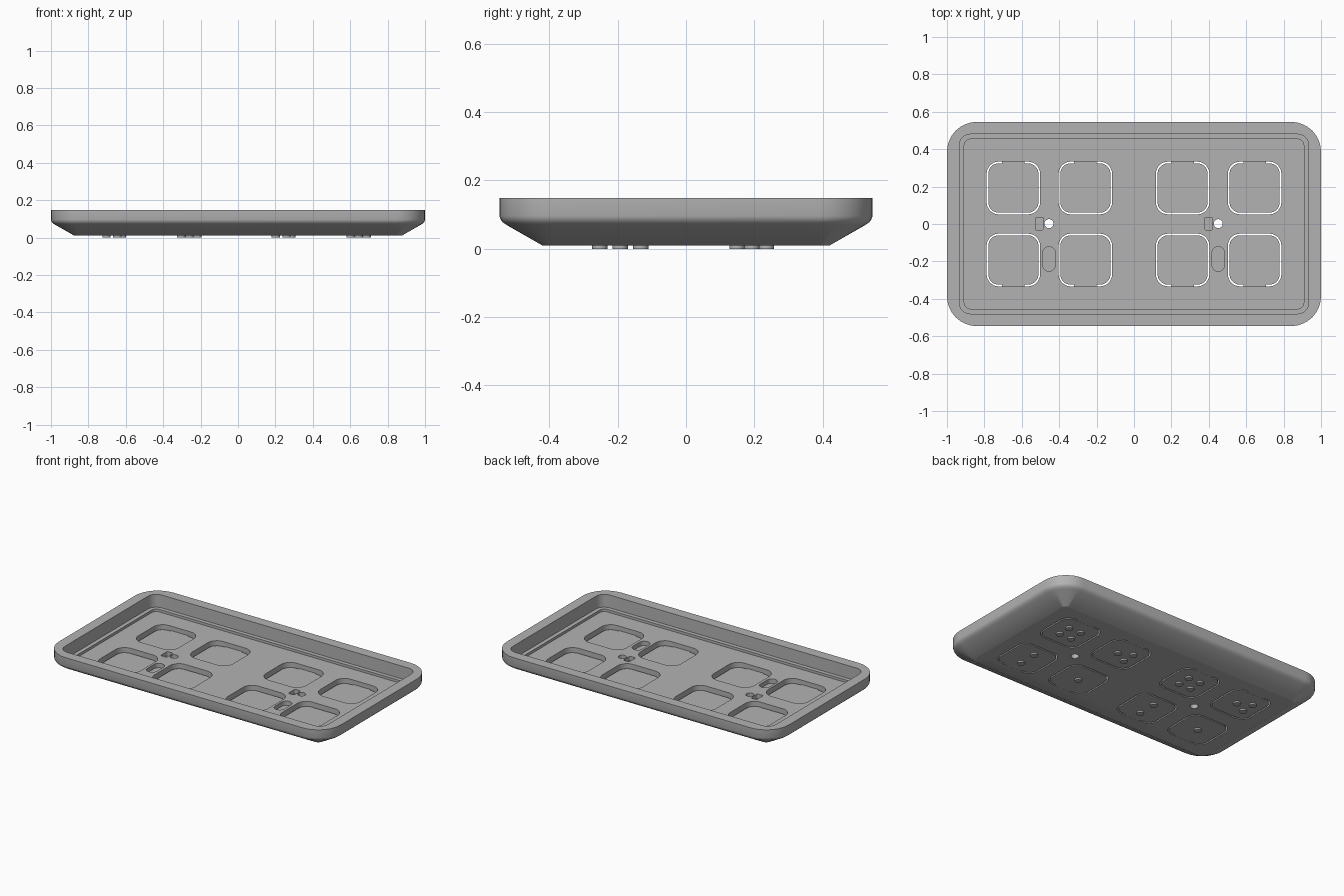
import bpy
import bmesh
from math import cos, sin, pi, radians

cube = bpy.data.objects.get("Cube")
if cube:
    bpy.data.objects.remove(cube, do_unlink=True)

grey = bpy.data.materials.new("mid grey plastic")
grey.use_nodes = True
colour = (0.45, 0.45, 0.45, 1)
grey.diffuse_color = colour
grey.node_tree.nodes["Principled BSDF"].inputs["Base Color"].default_value = colour


def rounded_loop(bm, cx, cy, hx, hy, r, z, steps=8):
    """Ring of vertices around a rounded rectangle."""
    ring = []
    for k, (sx, sy) in enumerate([(1, 1), (-1, 1), (-1, -1), (1, -1)]):
        for i in range(steps + 1):
            a = (k + i / steps) * pi / 2
            ring.append(bm.verts.new((cx + sx * (hx - r) + r * cos(a),
                                      cy + sy * (hy - r) + r * sin(a), z)))
    return ring


def loft(bm, rings):
    """Skin between successive rings and cap both ends."""
    for low, high in zip(rings, rings[1:]):
        for i in range(len(low)):
            j = (i + 1) % len(low)
            bm.faces.new((low[i], low[j], high[j], high[i]))
    bm.faces.new(rings[0][::-1])
    bm.faces.new(rings[-1])


def prism(bm, cx, cy, hx, hy, r, z0, z1):
    loft(bm, [rounded_loop(bm, cx, cy, hx, hy, r, z) for z in (z0, z1)])


def finish(name, bm):
    bmesh.ops.remove_doubles(bm, verts=bm.verts, dist=0.00001)
    bmesh.ops.recalc_face_normals(bm, faces=bm.faces)
    mesh = bpy.data.meshes.new(name)
    bm.to_mesh(mesh)
    bm.free()
    mesh.materials.append(grey)
    obj = bpy.data.objects.new(name, mesh)
    bpy.context.collection.objects.link(obj)
    return obj


def smooth(obj):
    bpy.ops.object.select_all(action="DESELECT")
    obj.select_set(True)
    bpy.context.view_layer.objects.active = obj
    bpy.ops.object.shade_smooth_by_angle(angle=radians(30))


BASE, FLOOR, THIN, TOP = 0.01, 0.05, 0.022, 0.148
GROUPS = (-0.4525, 0.4525)
HALF, GAP = 0.143, 0.009

# Tray: (inset, height, corner radius) up the outside and down into the cavity
profile = [(0.125, BASE, 0.035), (0.022, 0.069, 0.14), (0.01, 0.077, 0.15),
           (0.003, 0.086, 0.157), (0, 0.096, 0.16), (0, TOP, 0.16),
           (0.066, TOP, 0.06), (0.066, 0.066, 0.06),
           (0.092, 0.066, 0.035), (0.092, FLOOR, 0.035)]
bm = bmesh.new()
loft(bm, [rounded_loop(bm, 0, 0, 1 - d, 0.546 - d, r, z) for d, z, r in profile])
tray = finish("tray", bm)

# Openings and pockets in the tray floor
bm = bmesh.new()
for gx in GROUPS:
    for sx in (-1, 1):
        for sy in (-1, 1):
            prism(bm, gx + sx * 0.1925, sy * 0.1925, HALF, HALF - 0.002, 0.065, -0.05, 0.1)
    prism(bm, gx - 0.002, 0.002, 0.024, 0.024, 0.0239, -0.05, 0.1)
    prism(bm, gx - 0.053, 0.002, 0.021, 0.034, 0.008, THIN, 0.1)
    prism(bm, gx - 0.002, -0.187, 0.033, 0.066, 0.0329, THIN, 0.1)
cutter = finish("floor_cutter", bm)
cutter.hide_render = True
cut = tray.modifiers.new("openings", "BOOLEAN")
cut.object = cutter
cut.operation = "DIFFERENCE"
cut.solver = "EXACT"
bpy.context.view_layer.objects.active = tray
bpy.ops.object.modifier_apply(modifier=cut.name)
bpy.data.objects.remove(cutter, do_unlink=True)
smooth(tray)

# Thin keys with hinge strips, and raised counting dots underneath
s = 0.043
dots = {(1, 1): [(s, s), (-s, s), (s, -s), (-s, -s)],
        (-1, 1): [(0.025, 0), (-0.058, s), (-0.058, -s)],
        (1, -1): [(0, 0.06), (0, -0.06)],
        (-1, -1): [(0, 0)]}
for side, gx in zip(("right", "left"), GROUPS):
    for (sx, sy), places in dots.items():
        x, y = gx + sx * 0.1925, sy * 0.1925
        label = f"{side}_{len(places)}_dot"
        bm = bmesh.new()
        prism(bm, x, y, HALF - GAP, HALF - GAP - 0.002, 0.056, BASE, THIN)
        smooth(finish(label + "_key", bm))
        bm = bmesh.new()
        prism(bm, x, y + sy * (HALF - 0.006), 0.06, 0.006, 0.001, BASE + 0.0005, THIN - 0.0005)
        finish(label + "_hinge", bm)
        bm = bmesh.new()
        for dx, dy in places:
            prism(bm, x + dx, y + dy, 0.022, 0.022, 0.0219, 0, BASE + 0.002)
        smooth(finish(label + "_markers", bm))
